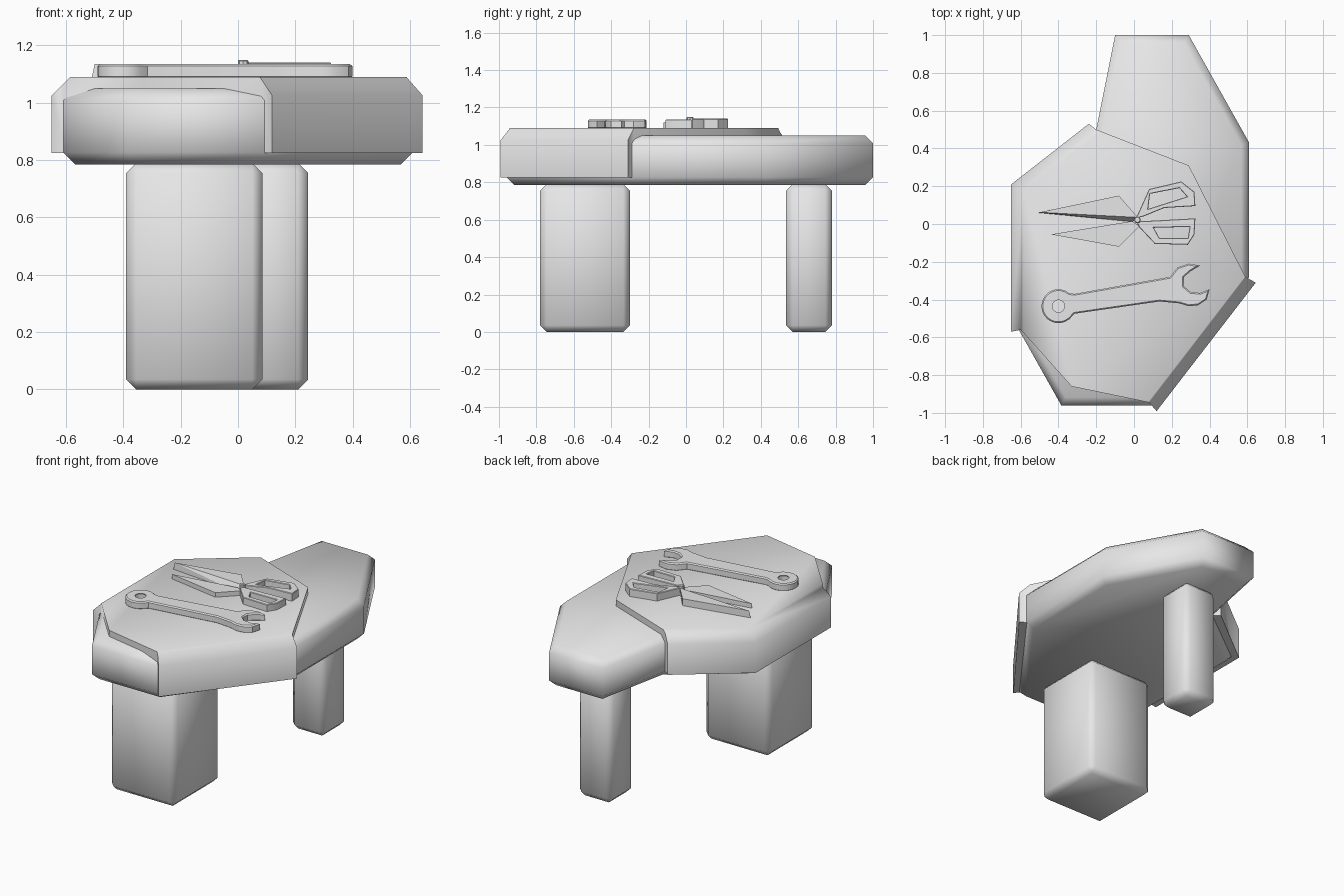
import bpy, bmesh, math
from mathutils import Vector

if "Cube" in bpy.data.objects:
    bpy.data.objects.remove(bpy.data.objects["Cube"], do_unlink=True)

grey = bpy.data.materials.new("plain_grey")
grey.use_nodes = True
grey.diffuse_color = (0.8, 0.8, 0.8, 1)
grey.node_tree.nodes["Principled BSDF"].inputs["Base Color"].default_value = (0.8, 0.8, 0.8, 1)


def finish(name, mesh, angle):
    """Link a mesh as a named grey part, smooth below the given angle."""
    mesh.materials.clear()
    mesh.materials.append(grey)
    for p in mesh.polygons:
        p.use_smooth = True
        p.material_index = 0
    mesh.set_sharp_from_angle(angle=math.radians(angle))
    obj = bpy.data.objects.new(name, mesh)
    bpy.context.collection.objects.link(obj)
    return obj


def from_bmesh(name, bm, angle):
    bmesh.ops.recalc_face_normals(bm, faces=bm.faces)
    mesh = bpy.data.meshes.new(name)
    bm.to_mesh(mesh)
    bm.free()
    return finish(name, mesh, angle)


def evaluated_mesh(obj):
    """Mesh of an object with its modifiers applied."""
    bpy.context.view_layer.update()
    dg = bpy.context.evaluated_depsgraph_get()
    return bpy.data.meshes.new_from_object(obj.evaluated_get(dg))


def slab(name, outline, z0, z1, bevel=0, rims="", angle=65):
    """Extruded outline with chamfered 'top', 'bottom' or 'all' edges."""
    bm = bmesh.new()
    face = bm.faces.new([bm.verts.new((x, y, z0)) for x, y in outline])
    ext = bmesh.ops.extrude_face_region(bm, geom=[face], use_keep_orig=True)
    for v in ext["geom"]:
        if isinstance(v, bmesh.types.BMVert):
            v.co.z = z1
    bmesh.ops.recalc_face_normals(bm, faces=bm.faces)
    levels = {"top": (z1,), "bottom": (z0,), "both": (z0, z1)}.get(rims, ())
    edges = [e for e in bm.edges if rims == "all"
             or any(all(abs(v.co.z - z) < 1e-5 for v in e.verts) for z in levels)]
    if bevel:
        bmesh.ops.bevel(bm, geom=edges, offset=bevel, segments=1,
                        affect="EDGES", profile=0.5)
    return from_bmesh(name, bm, angle)


def cutout(name, loops, z0, z1, bevel):
    """Flat plate from an outline and inner holes, with softened rims."""
    cu = bpy.data.curves.new(name, "CURVE")
    cu.dimensions = "2D"
    cu.fill_mode = "BOTH"
    cu.extrude = (z1 - z0) / 2 - bevel
    cu.bevel_depth = bevel
    cu.bevel_resolution = 0
    cu.offset = -bevel
    for loop in loops:
        sp = cu.splines.new("POLY")
        sp.points.add(len(loop) - 1)
        for p, (x, y) in zip(sp.points, loop):
            p.co = (x, y, 0, 1)
        sp.use_cyclic_u = True
    tmp = bpy.data.objects.new(name + "_curve", cu)
    bpy.context.collection.objects.link(tmp)
    mesh = evaluated_mesh(tmp)
    bpy.data.objects.remove(tmp, do_unlink=True)
    for v in mesh.vertices:
        v.co.z += (z0 + z1) / 2
    return finish(name, mesh, 35)


def hull(name, points):
    bm = bmesh.new()
    for p in points:
        bm.verts.new(p)
    bmesh.ops.convex_hull(bm, input=bm.verts)
    return from_bmesh(name, bm, 20)


def arc(cx, cy, r, a0, a1, n):
    angles = [math.radians(a0 + (a1 - a0) * i / n) for i in range(n + 1)]
    return [(cx + r * math.cos(a), cy + r * math.sin(a)) for a in angles]


def box(x0, x1, y0, y1):
    return [(x0, y0), (x1, y0), (x1, y1), (x0, y1)]


# Legs
slab("front_leg", box(-0.39, 0.085, -0.78, -0.30), 0, 0.79, 0.035, "all")
slab("back_leg", box(0, 0.245, 0.535, 0.78), 0, 0.79, 0.035, "all")

# Table slab
slab("table_slab", [(-0.10, 1), (-0.20, 0.5), (-0.61, 0.19), (-0.61, -0.56),
                    (-0.385, -0.96), (0.10, -0.96), (0.61, -0.28), (0.61, 0.43),
                    (0.29, 1)], 0.785, 1.05, 0.042, "both")

# Raised cover: a larger chamfered slab trimmed along angular seams
blank = slab("cover_blank", [(-0.65, 0.21), (-0.65, -1.275), (-0.10, -1.275),
                             (0.95, 0.085), (0.11, 0.80), (-0.24, 0.53)],
             0.825, 1.09, 0.065, "top")
trim = slab("cover_trim", [(-0.30, 0.58), (-0.20, 0.5), (0.29, 0.31), (0.59, -0.28),
                           (0.67, -0.325), (0.9, -0.6), (0.3, -1.3), (0.14, -1.015),
                           (0.08, -0.945), (-0.33, -0.86), (-0.6, -0.56),
                           (-0.7, -0.58), (-1, 0), (-0.8, 0.8)], 0.5, 1.5)
mod = blank.modifiers.new("trim", "BOOLEAN")
mod.operation = "INTERSECT"
mod.solver = "EXACT"
mod.object = trim
cover_mesh = evaluated_mesh(blank)
for helper in (blank, trim):
    bpy.data.objects.remove(helper, do_unlink=True)
finish("table_cover", cover_mesh, 60)

# Wrench with ring end and open jaw
jaw = [(0.135, -0.41), (0.24, -0.42), (0.29, -0.435), (0.34, -0.43), (0.385, -0.40),
       (0.40, -0.345), (0.35, -0.365), (0.30, -0.36), (0.265, -0.33), (0.265, -0.28),
       (0.30, -0.25), (0.35, -0.22), (0.29, -0.21), (0.23, -0.23), (0.19, -0.28)]
ring = arc(-0.40, -0.435, 0.09, 50, 310, 16)
cutout("wrench", [jaw + [(-0.315, -0.37)] + ring + [(-0.315, -0.475)],
                  arc(-0.40, -0.435, 0.04, 0, 337.5, 15)], 1.085, 1.135, 0.007)

# Scissor handles
cutout("scissor_back_handle",
       [[(0.01, 0.03), (0.08, 0.185), (0.25, 0.225), (0.32, 0.17), (0.325, 0.095),
         (0.16, 0.085), (0.05, 0.04)],
        [(0.085, 0.16), (0.24, 0.19), (0.28, 0.145), (0.075, 0.08)]], 1.085, 1.14, 0.003)
cutout("scissor_front_handle",
       [[(0.01, 0.015), (0.05, 0.015), (0.325, 0.03), (0.32, -0.055), (0.285, -0.11),
         (0.11, -0.105), (0.03, -0.02)],
        [(0.105, -0.02), (0.295, -0.015), (0.285, -0.075), (0.135, -0.075)]],
       1.085, 1.135, 0.003)

# Scissor blades, the back one with a ground cutting edge
hull("scissor_back_blade",
     [(x, y, 1.088) for x, y in ((-0.51, 0.06), (-0.08, 0.15), (0.02, 0.03), (-0.01, 0.012))]
     + [(x, y, 1.135) for x, y in ((-0.50, 0.062), (-0.08, 0.15), (0.02, 0.035))])
slab("scissor_front_blade", [(-0.44, -0.055), (-0.08, -0.12), (0.03, -0.01), (-0.01, 0.015)],
     1.088, 1.12, angle=20)

# Scissor pivot
slab("scissor_pivot", arc(0.018, 0.022, 0.018, 0, 315, 7), 1.088, 1.15, 0.004, "top", 30)
